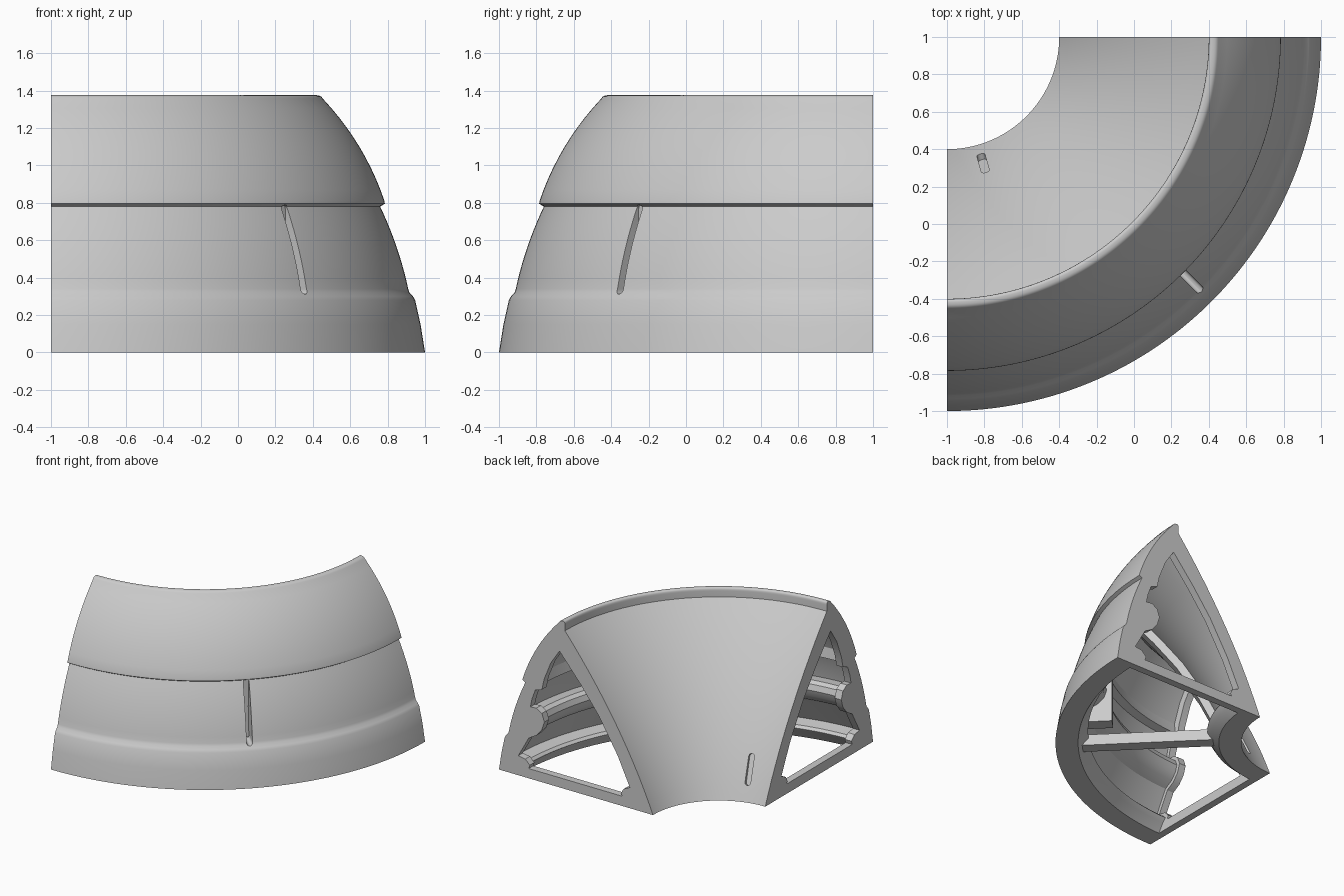
import bpy, bmesh, math
from mathutils import Vector, Matrix

cube = bpy.data.objects.get("Cube")
if cube:
    bpy.data.objects.remove(cube)

grey = bpy.data.materials.new("plain_grey")
grey.use_nodes = True
COLOUR = (0.6, 0.6, 0.6, 1)
grey.diffuse_color = COLOUR
grey.node_tree.nodes["Principled BSDF"].inputs["Base Color"].default_value = COLOUR

AXIS = Vector((-1, 1, 0))      # centre of the quarter turn
STEPS = 72


def finish(bm, name):
    bmesh.ops.recalc_face_normals(bm, faces=bm.faces)
    mesh = bpy.data.meshes.new(name)
    bm.to_mesh(mesh)
    bm.free()
    mesh.materials.append(grey)
    obj = bpy.data.objects.new(name, mesh)
    bpy.context.collection.objects.link(obj)
    return obj


def make_active(obj):
    bpy.ops.object.select_all(action='DESELECT')
    obj.select_set(True)
    bpy.context.view_layer.objects.active = obj


def bend(a, b, c, count=10):
    """Points on a smooth curve from a to c, pulled towards b."""
    a, b, c = Vector(a), Vector(b), Vector(c)
    ts = [i / count for i in range(count + 1)]
    return [tuple(a * (1 - t) ** 2 + b * 2 * t * (1 - t) + c * t * t) for t in ts]


def offset(points, distance, extra):
    """Move a clockwise loop outwards, further at the flared wall and the peak."""
    result = []
    for i, p in enumerate(points):
        before = (Vector(p) - Vector(points[i - 1])).normalized()
        after = (Vector(points[(i + 1) % len(points)]) - Vector(p)).normalized()
        one, two = Vector((-before.y, before.x)), Vector((-after.y, after.x))
        mean = (one + two).normalized()
        thin_wall = p[1] > .8 or (p[0] < 1.3 and p[1] > .15)
        reach = distance + extra * thin_wall
        result.append(tuple(Vector(p) + mean * reach / max(.6, mean.dot(one))))
    return result


def sweep(name, profile):
    """Closed (radius, height) section turned a quarter circle."""
    bm = bmesh.new()
    rings = []
    for i in range(STEPS + 1):
        a = -math.pi / 2 * i / STEPS
        rings.append([bm.verts.new(AXIS + Vector((r * math.cos(a), r * math.sin(a), z)))
                      for r, z in profile])
    for one, two in zip(rings, rings[1:]):
        for k in range(len(profile)):
            n = (k + 1) % len(profile)
            bm.faces.new((one[k], one[n], two[n], two[k]))
    bm.faces.new(rings[0])
    bm.faces.new(rings[-1])
    return finish(bm, name)


def thicken(bm, faces, shift, degrees, name):
    """Extrude flat faces and turn them to their place round the axis."""
    ext = bmesh.ops.extrude_face_region(bm, geom=faces)
    moved = [v for v in ext["geom"] if isinstance(v, bmesh.types.BMVert)]
    bmesh.ops.translate(bm, verts=moved, vec=shift)
    bm.transform(Matrix.Translation(AXIS) @ Matrix.Rotation(math.radians(degrees), 4, 'Z'))
    return finish(bm, name)


def frame(name, inside, outside, degrees, low, high):
    """Flat radial frame between two loops."""
    bm = bmesh.new()
    loops = [[bm.verts.new((r, low, z)) for r, z in loop] for loop in (inside, outside)]
    faces = [bm.faces.new((loops[0][i - 1], loops[0][i], loops[1][i], loops[1][i - 1]))
             for i in range(len(inside))]
    return thicken(bm, faces, Vector((0, high - low, 0)), degrees, name)


def middle_plate(name, outline, width):
    """Flat radial plate centred halfway round."""
    bm = bmesh.new()
    face = bm.faces.new([bm.verts.new((r, -width / 2, z)) for r, z in outline])
    return thicken(bm, [face], Vector((0, width, 0)), -45, name)


def cut_slot(target, degrees, start, end, radius, depth):
    """Round-ended slot sunk on both sides of a line."""
    p, q = (Vector((r, 0, z)) for r, z in (start, end))
    along = (q - p).normalized()
    side = Vector((0, 1, 0))
    normal = along.cross(side)
    bm = bmesh.new()
    verts = []
    for centre, turn in ((p, math.pi / 2), (q, -math.pi / 2)):
        for i in range(9):
            a = turn + math.pi * i / 8
            verts.append(bm.verts.new(centre + radius * (math.cos(a) * along + math.sin(a) * side)
                                      - depth * normal))
    cutter = thicken(bm, [bm.faces.new(verts)], normal * depth * 2, degrees, "slot_cutter")
    cutter.hide_render = True
    mod = target.modifiers.new("slot", 'BOOLEAN')
    mod.operation = 'DIFFERENCE'
    mod.solver = 'EXACT'
    mod.object = cutter
    make_active(target)
    bpy.ops.object.modifier_apply(modifier=mod.name)
    bpy.data.objects.remove(cutter)


# Opening of the frames: inner bead, flared wall, peak, ledge, round rib, outer bead
opening = [(.88, .08), (.89, .1), (.87, .14), (.81, .17), (.92, .4), (1.09, .68),
           (1.26, .9), (1.45, 1.12), (1.53, 1.0), (1.59, .85), (1.61, .76), (1.67, .74),
           (1.7, .66), (1.715, .59), (1.66, .595), (1.61, .565), (1.587, .5),
           (1.61, .43), (1.66, .37), (1.73, .33), (1.78, .24), (1.825, .16),
           (1.76, .15), (1.72, .11), (1.73, .08)]

# Curved shell: outer skin, rounded rim, flared inner wall, hollow with ribs
skirt = [(2, 0), (1.976, .15), (1.947, .28), (1.935, .3), (1.917, .32)]
skin = bend((1.91, .34), (1.862, .565), (1.76, .78))
upper = [(1.785, .795)] + bend((1.783, .81), (1.68, 1.115), (1.455, 1.355))
rim = bend((1.45, 1.362), (1.44, 1.375), (1.42, 1.375), 4) + bend((1.415, 1.375), (1.4, 1.375), (1.4, 1.35), 5)
inner = bend((1.4, 1.3), (.87, .66), (.6, 0), 14)
hollow = offset([(.8, 0), (.85, .03)] + opening + [(1.76, .05), (1.8, 0)], .03, .03)
hollow[0], hollow[-1] = (.77, 0), (1.83, 0)
shell = sweep("curved_shell", skirt + skin + upper + rim + inner + hollow)

# Upright slot in the outer skin and a short marker slot on the inner wall
cut_slot(shell, -45, (1.9, .333), (1.9, .767), .022, .15)
cut_slot(shell, -74, (.663, .135), (.742, .315), .022, .03)

# End frames with a floor bar
backing = offset(opening, .05, .03)
backing[0], backing[-1] = (.7, 0), (1.9, 0)
parts = [shell,
         frame("left_end_frame", opening, backing, 0, -.06, 0),
         frame("right_end_frame", opening, backing, -90, 0, .06)]

# Middle strut: raised floor bar and brace behind the inner wall
floor_bar = [(.72, .04), (1.86, .04), (1.86, .13), (.87, .13)]
parts.append(middle_plate("middle_strut", floor_bar + opening[3:8] + backing[7:2:-1], .1))

# Square block behind the upright slot
parts.append(middle_plate("slot_block", [(1.576, .24), (1.84, .24), (1.84, .3), (1.748, .31),
                                         (1.748, .78), (1.576, .78)], .11))

for obj in parts:
    make_active(obj)
    bpy.ops.object.shade_smooth_by_angle(angle=math.radians(28))
